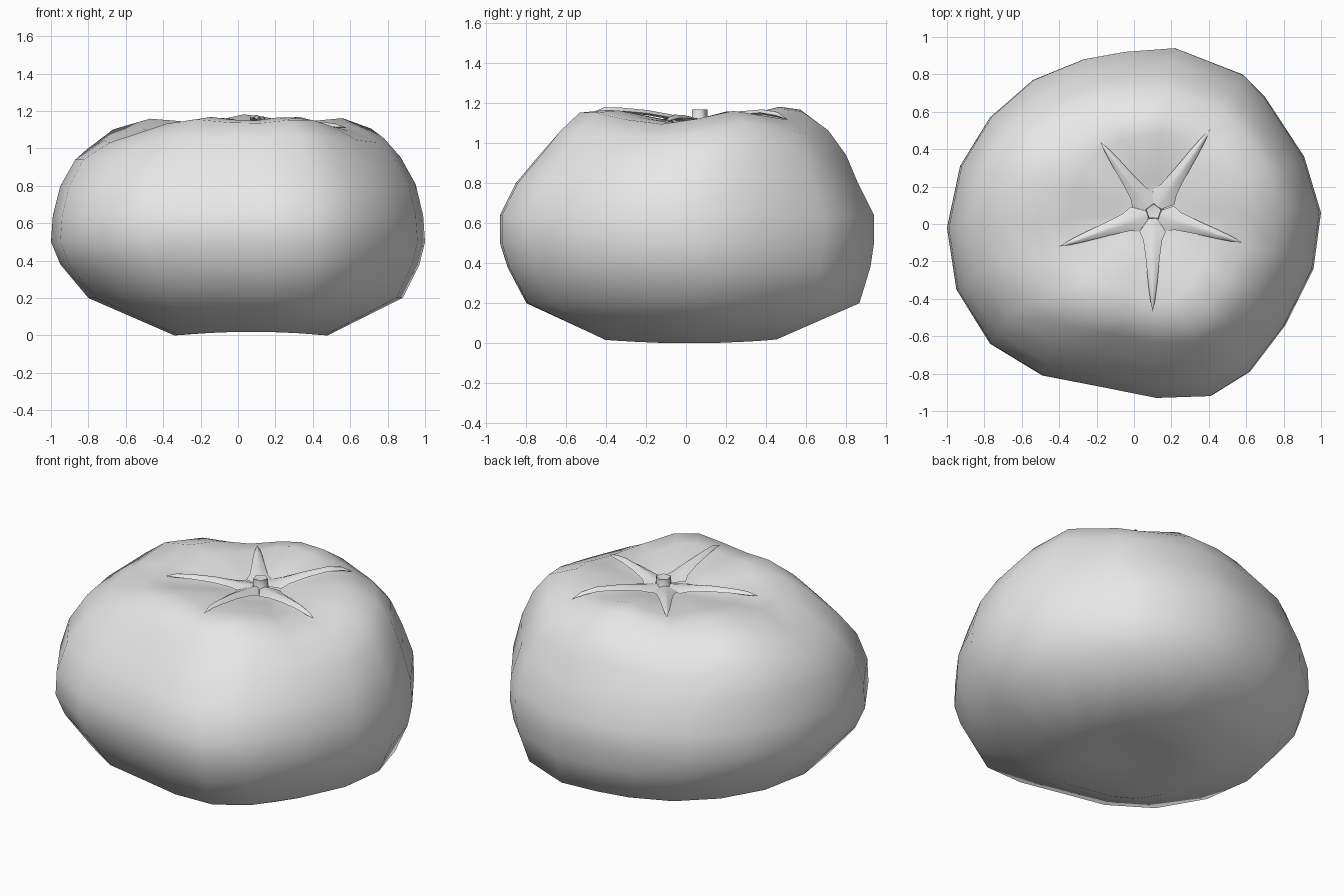
import bpy, bmesh, math
from mathutils import Vector
from mathutils.bvhtree import BVHTree

if "Cube" in bpy.data.objects:
    bpy.data.objects.remove(bpy.data.objects["Cube"], do_unlink=True)

grey = bpy.data.materials.new("light_grey")
grey.use_nodes = True
grey.diffuse_color = (0.8, 0.8, 0.8, 1)
grey.node_tree.nodes["Principled BSDF"].inputs["Base Color"].default_value = (0.8, 0.8, 0.8, 1)


def finish(name, bm, angle):
    bmesh.ops.recalc_face_normals(bm, faces=bm.faces)
    mesh = bpy.data.meshes.new(name)
    bm.to_mesh(mesh)
    mesh.materials.append(grey)
    obj = bpy.data.objects.new(name, mesh)
    bpy.context.collection.objects.link(obj)
    bpy.ops.object.select_all(action="DESELECT")
    obj.select_set(True)
    bpy.context.view_layer.objects.active = obj
    bpy.ops.object.shade_smooth_by_angle(angle=math.radians(angle))


def bridge(bm, a, b):
    n = len(a)
    for i in range(n):
        j = (i + 1) % n
        bm.faces.new((a[i], a[j], b[j], b[i]))


def fan(bm, ring, point):
    tip = bm.verts.new(point)
    for i in range(len(ring)):
        bm.faces.new((ring[i], ring[(i + 1) % len(ring)], tip))


# Fruit: an uneven outline carried up through shifted, scaled rings
outline = [(1, .06), (.91, .36), (.7, .68), (.58, .8), (.22, .94), (-.05, .92),
           (-.27, .88), (-.54, .77), (-.77, .57), (-.93, .31), (-1, -.02),
           (-.95, -.35), (-.77, -.64), (-.49, -.81), (-.18, -.87), (.12, -.93),
           (.41, -.92), (.62, -.79), (.81, -.54), (.96, -.24)]
# scale x, scale y, shift x, shift y, height, front-back lift, rear shoulders, lobes
rings = [(.2, .2, .08, .05, .035, 0, 0, 0), (.41, .46, .07, .02, .01, .01, 0, 0),
         (.84, .89, .04, .03, .2, 0, 0, 0), (.96, .97, .01, .01, .38, 0, 0, 0),
         (1, 1, 0, 0, .5, 0, 0, 0), (.99, 1, 0, 0, .64, 0, .01, 0),
         (.95, .915, 0, 0, .8, 0, .04, 0), (.87, .82, 0, .03, .94, 0, .06, 0),
         (.75, .72, .03, .035, 1.05, .01, .055, .01),
         (.56, .6, .05, .02, 1.13, .02, .03, .018),
         (.4, .47, .05, .035, 1.14, .025, .01, .018),
         (.2, .2, .09, .05, 1.11, .01, 0, .005)]


def swell(a, lift, shoulder, lobe):
    from_side = math.asin(abs(math.sin(a)))
    rear = max(0, math.sin(3.5 * from_side)) if math.sin(a) > 0 else 0
    return -lift * math.cos(2 * a) + shoulder * rear + lobe * math.sin(5 * a)


body = bmesh.new()
loops = []
for sx, sy, dx, dy, z, *bumps in rings:
    loops.append([body.verts.new((x * sx + dx, y * sy + dy, z + swell(math.atan2(y, x), *bumps)))
                  for x, y in outline])
for low, high in zip(loops, loops[1:]):
    bridge(body, low, high)
fan(body, loops[0], (.1, .08, .04))
fan(body, loops[-1], (.1, .06, 1.085))
surface = BVHTree.FromBMesh(body)
finish("fruit_body", body, 60)


def height(p):
    return surface.ray_cast(Vector((p.x, p.y, 3)), Vector((0, 0, -1)))[0].z


# Calyx: five ridged, tapering sepals spreading from a shared hub
centre = Vector((.1, .06, 0))
tips = [(-.18, .44), (.41, .51), (.58, -.1), (.1, -.47), (-.4, -.12)]
sections = [(.19, .07), (.28, .05), (.48, .036), (.72, .024), (.88, .013)]
calyx = bmesh.new()
for tip in tips:
    end = Vector((*tip, 0))
    along = end - centre
    side = Vector((-along.y, along.x, 0)).normalized()
    rows = []
    for t, w in sections:
        p = centre + along * t
        p.z = height(p) + .008 + .018 * math.sin(math.pi * t)
        up = Vector((0, 0, .016))
        rows.append([calyx.verts.new(q) for q in
                     (p + side * w, p + side * w * .25 + up, p - side * w * .25 + up,
                      p - side * w, p - up * .6)])
    for a, b in zip(rows, rows[1:]):
        bridge(calyx, a, b)
    fan(calyx, rows[0], centre + Vector((0, 0, 1.125)))
    end.z = height(end) + .012
    fan(calyx, rows[-1], end)
finish("calyx", calyx, 60)

# Stem: short five-sided stub
stem = bmesh.new()
bands = []
for radius, z in ((.055, 1.1), (.043, 1.13), (.042, 1.168)):
    bands.append([stem.verts.new((.105 + radius * math.cos(a), .065 + radius * math.sin(a), z))
                  for a in (math.tau * k / 5 + .3 for k in range(5))])
for low, high in zip(bands, bands[1:]):
    bridge(stem, low, high)
stem.faces.new(bands[0])
fan(stem, bands[-1], (.105, .065, 1.16))
finish("stem", stem, 75)
